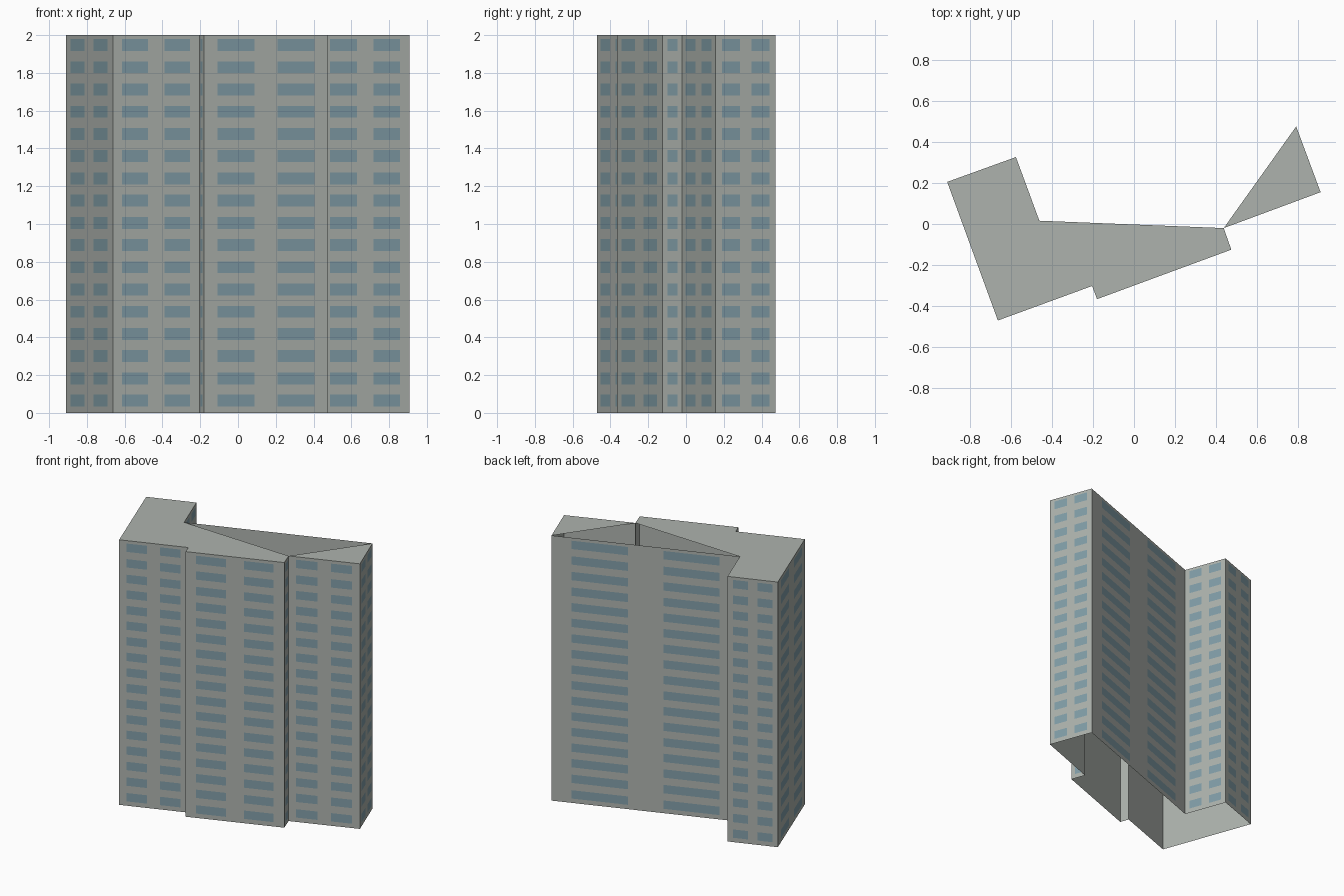
import bpy
import bmesh
from mathutils import Vector

if "Cube" in bpy.data.objects:
    bpy.data.objects.remove(bpy.data.objects["Cube"])

HEIGHT = 2.0
FLOORS = 17
OFFSET = 0.002          # window plates sit just proud of the walls

# Footprint corners, counter-clockwise from above
CORNERS = [Vector(p) for p in (
    (-0.91, 0.205), (-0.663, -0.47), (-0.204, -0.302), (-0.18, -0.366),
    (0.474, -0.125), (0.437, -0.02), (0.909, 0.155), (0.79, 0.475),
    (-0.461, 0.016), (-0.575, 0.326))]
MAIN_ROOF = (0, 1, 2, 3, 4, 5, 8, 9)
WING_ROOF = (5, 6, 7)


def material(name, color):
    mat = bpy.data.materials.new(name)
    mat.diffuse_color = (*color, 1.0)
    mat.use_nodes = True
    mat.node_tree.nodes["Principled BSDF"].inputs["Base Color"].default_value = mat.diffuse_color
    return mat


def make_object(name, quads, mat):
    """One flat-shaded mesh object from a list of polygons."""
    bm = bmesh.new()
    for poly in quads:
        bm.faces.new([bm.verts.new(p) for p in poly])
    bmesh.ops.remove_doubles(bm, verts=bm.verts, dist=1e-5)
    mesh = bpy.data.meshes.new(name)
    bm.to_mesh(mesh)
    bm.free()
    mesh.materials.append(mat)
    obj = bpy.data.objects.new(name, mesh)
    bpy.context.collection.objects.link(obj)
    return obj


def upright(a, b, z0, z1):
    """Vertical rectangle over the plan segment a-b, facing outward."""
    return [(a.x, a.y, z0), (b.x, b.y, z0), (b.x, b.y, z1), (a.x, a.y, z1)]


concrete = material("grey concrete", (0.42, 0.45, 0.42))
glass = material("blue grey glass", (0.22, 0.34, 0.39))

sides = list(zip(CORNERS, CORNERS[1:] + CORNERS[:1]))

# Outer walls: an open shell with no floor
make_object("outer_walls", [upright(a, b, 0, HEIGHT) for a, b in sides], concrete)

# Roof slabs: the triangle between them stays open
for name, ids in (("main_roof", MAIN_ROOF), ("wing_roof", WING_ROOF)):
    make_object(name, [[(CORNERS[i].x, CORNERS[i].y, HEIGHT) for i in ids]], concrete)

# Windows: two columns per wall, one on the short returns
panes = []
step = HEIGHT / FLOORS
for a, b in sides:
    along = b - a
    out = Vector((along.y, -along.x)).normalized() * OFFSET
    columns = [(0.26, 0.75)] if along.length < 0.2 else [(0.107, 0.407), (0.594, 0.892)]
    for u0, u1 in columns:
        for floor in range(FLOORS):
            panes.append(upright(a + along * u0 + out, a + along * u1 + out,
                                 (floor + 0.285) * step, (floor + 0.82) * step))
make_object("windows", panes, glass)
